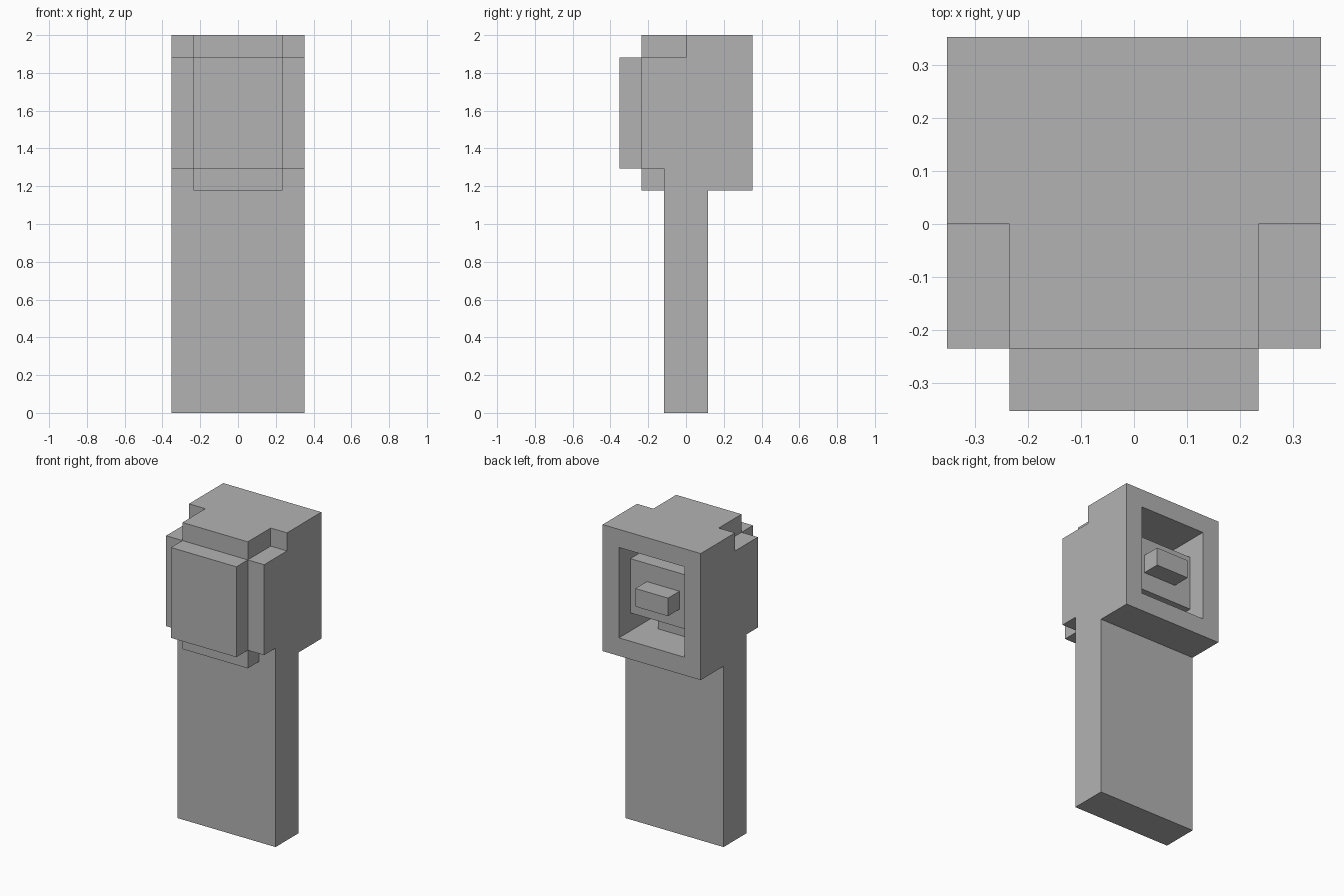
import bpy
import bmesh
from itertools import product
from mathutils import Vector

UNIT = 2 / 17  # every part sits on one block grid

cube = bpy.data.objects.get("Cube")
if cube:
    bpy.data.objects.remove(cube, do_unlink=True)

grey = bpy.data.materials.new("plain_grey")
grey.use_nodes = True
colour = (0.45, 0.45, 0.45, 1)
grey.diffuse_color = colour
grey.node_tree.nodes["Principled BSDF"].inputs["Base Color"].default_value = colour


def box(x, y, z):
    """All grid cells within the given ranges."""
    return set(product(range(*x), range(*y), range(*z)))


def both_sides(x, y, z):
    """A box and its mirror image across x = 0."""
    return box(x, y, z) | box((-x[1], -x[0]), y, z)


def solid(name, cells):
    """Skin the outside of a set of cells and merge its flat faces."""
    bm = bmesh.new()
    for cell in cells:
        centre = Vector(cell) + Vector((0.5, 0.5, 0.5))
        for axis, sign in product(range(3), (-1, 1)):
            n = Vector((0, 0, 0))
            n[axis] = sign
            if tuple(int(c + d) for c, d in zip(cell, n)) in cells:
                continue
            u = Vector((0, 0, 0))
            u[(axis + 1) % 3] = 0.5
            v = n.cross(u)
            mid = centre + n * 0.5
            corners = (mid - u - v, mid + u - v, mid + u + v, mid - u + v)
            bm.faces.new([bm.verts.new(p * UNIT) for p in corners])
    bmesh.ops.remove_doubles(bm, verts=bm.verts[:], dist=UNIT / 100)
    bmesh.ops.dissolve_limit(bm, angle_limit=0.01, verts=bm.verts[:], edges=bm.edges[:])
    mesh = bpy.data.meshes.new(name)
    bm.to_mesh(mesh)
    bm.free()
    mesh.materials.append(grey)
    obj = bpy.data.objects.new(name, mesh)
    bpy.context.collection.objects.link(obj)


# Hollow head with notched front corners, joined to the flat handle
head = box((-3, 3), (-2, 3), (10, 17))
head -= both_sides((2, 3), (-2, 0), (16, 17))
head -= both_sides((2, 3), (-2, -1), (10, 11))
head -= box((-2, 2), (-2, 3), (11, 16))
handle = box((-3, 3), (-1, 1), (0, 11))
solid("head_and_handle", head | handle)

# Raised cap closing the front of the head
solid("front_cap", box((-2, 2), (-3, -2), (11, 16)))

# Plate inside the open back, with its knob and the stem behind it
plate = box((-2, 2), (1, 2), (12, 15))
knob = box((-1, 1), (2, 3), (13, 14))
stem = box((-1, 1), (-1, 1), (11, 15))
solid("inner_plate_and_knob", plate | knob | stem)
